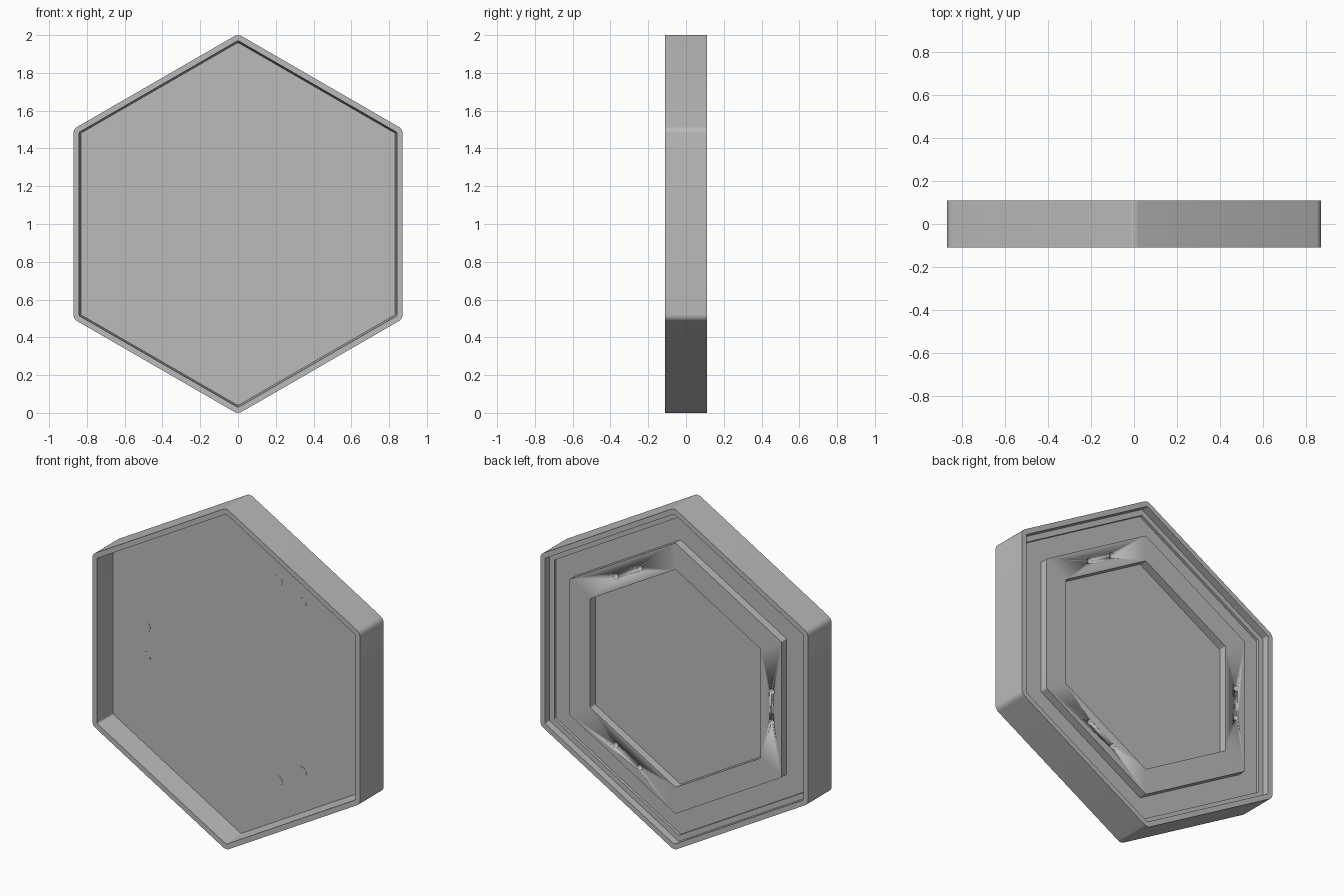
import bpy, bmesh, math
from mathutils import Matrix, Vector

if "Cube" in bpy.data.objects:
    bpy.data.objects.remove(bpy.data.objects["Cube"])

grey = bpy.data.materials.new("plain grey")
grey.diffuse_color = (0.5, 0.5, 0.5, 1)
grey.use_nodes = True
grey.node_tree.nodes["Principled BSDF"].inputs["Base Color"].default_value = grey.diffuse_color
C = math.cos(math.pi / 6)


def hex_loop(apothem, r, y, seg=6):
    """Pointy-top hexagon with rounded corners in the xz plane."""
    pts = []
    centre_r = (apothem - r) / C
    for k in range(6):
        a = math.radians(90 + 60 * k)
        for i in range(seg + 1):
            b = a + math.radians(-30 + 60 * i / seg)
            pts.append((centre_r * math.cos(a) + r * math.cos(b), y,
                        1 + centre_r * math.sin(a) + r * math.sin(b)))
    return pts


def finish(name, bm):
    bmesh.ops.recalc_face_normals(bm, faces=bm.faces)
    me = bpy.data.meshes.new(name)
    bm.to_mesh(me)
    bm.free()
    me.materials.append(grey)
    me.shade_smooth()
    me.set_sharp_from_angle(angle=math.radians(30))
    ob = bpy.data.objects.new(name, me)
    bpy.context.collection.objects.link(ob)
    return ob


def cylinders(name, radius, y0, y1):
    """Pairs of cylinders on three of the six sides."""
    bm = bmesh.new()
    for deg in (60, 180, 300):
        a = math.radians(deg - 0)
        n = Vector((math.cos(a), 0, math.sin(a)))
        t = Vector((-math.sin(a), 0, math.cos(a)))
        for s in (-0.09, 0.09):
            p = n * 0.625 + t * s + Vector((0, (y0 + y1) / 2, 1))
            bmesh.ops.create_cone(
                bm, cap_ends=True, segments=24, radius1=radius, radius2=radius,
                depth=y1 - y0,
                matrix=Matrix.Translation(p) @ Matrix.Rotation(math.pi / 2, 4, 'X'))
    return finish(name, bm)


# Tray body: front recess, outer wall, stepped back and raised back frame
# each entry: apothem, corner radius, y
rings = [(0.832, 0.01, 0.028), (0.841, 0.012, -0.11), (0.871, 0.04, -0.11),
         (0.871, 0.04, 0.11), (0.841, 0.012, 0.11), (0.841, 0.012, 0.066),
         (0.81, 0.01, 0.066), (0.81, 0.01, 0.05), (0.69, 0.01, 0.05),
         (0.69, 0.01, 0.098), (0.555, 0.01, 0.098), (0.555, 0.01, 0.05)]
bm = bmesh.new()
loops = [[bm.verts.new(p) for p in hex_loop(*r)] for r in rings]
for a, b in zip(loops, loops[1:]):
    for i in range(len(a)):
        j = (i + 1) % len(a)
        bm.faces.new((a[i], a[j], b[j], b[i]))
bm.faces.new(loops[0])
bm.faces.new(loops[-1])
body = finish("hexagonal_tray", bm)

# Screw holes in the back frame
cutter = cylinders("hole_cutter", 0.017, 0.045, 0.13)
cutter.hide_render = True
cutter.hide_viewport = True
cut = body.modifiers.new("screw holes", 'BOOLEAN')
cut.operation = 'DIFFERENCE'
cut.solver = 'EXACT'
cut.object = cutter

# Nearly flush round plugs on the front floor
cylinders("floor_plugs", 0.035, 0.027, 0.032)
